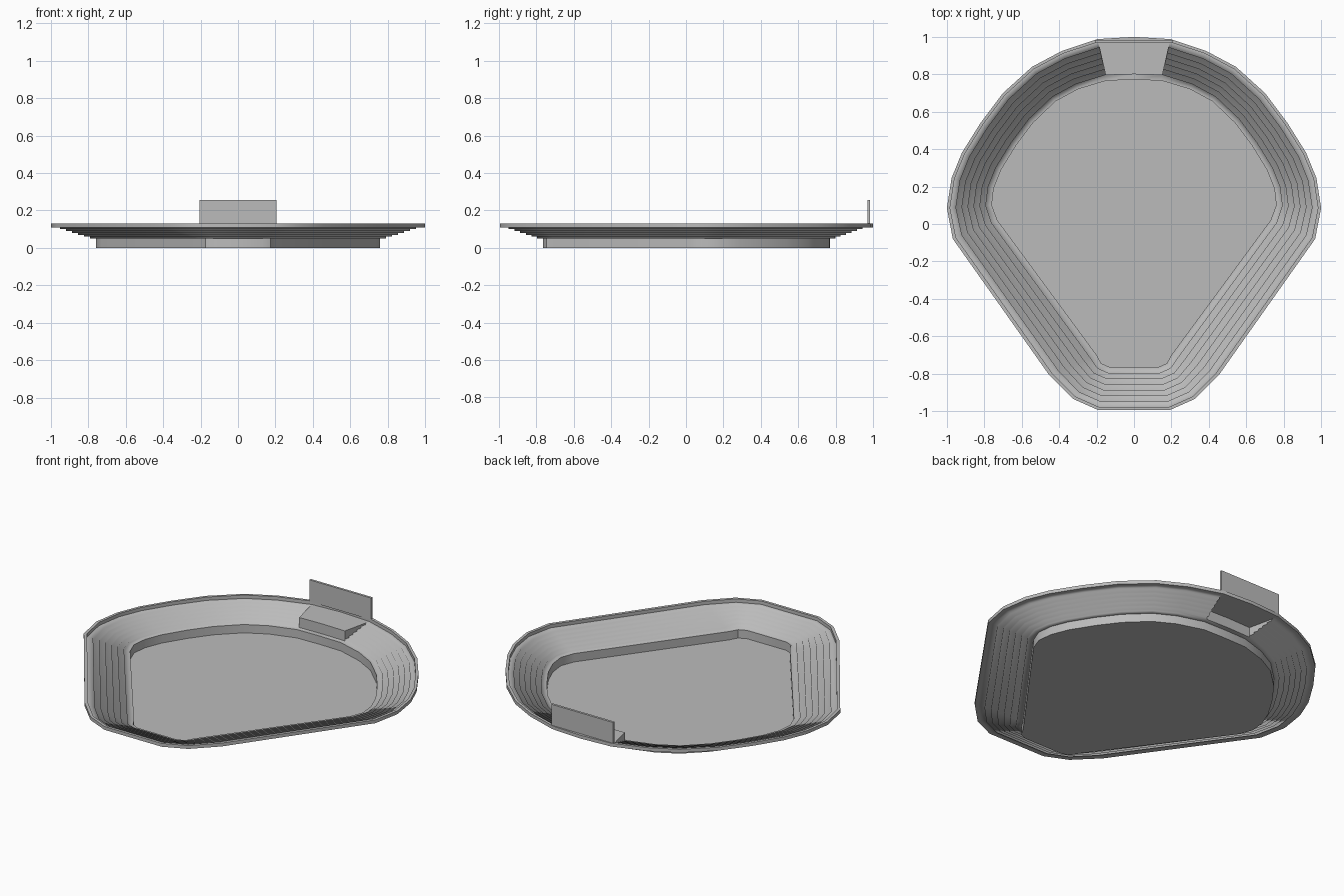
import bpy, bmesh, math
from mathutils import Vector

cube = bpy.data.objects.get("Cube")
if cube:
    bpy.data.objects.remove(cube, do_unlink=True)

grey = bpy.data.materials.new("concrete grey")
grey.use_nodes = True
COLOUR = (0.5, 0.5, 0.5, 1)
grey.diffuse_color = COLOUR
grey.node_tree.nodes["Principled BSDF"].inputs["Base Color"].default_value = COLOUR

# Half outlines from back centre round the left side to the front
INNER = [(0, .77), (.145, .767), (.30, .72), (.42, .655), (.54, .54), (.63, .42), (.71, .29),
         (.75, .19), (.76, .10), (.73, .02), (.20, -.70), (.175, -.745), (.13, -.765)]
OUTER = [(0, 1.0), (.195, .988), (.385, .925), (.545, .84), (.70, .70), (.82, .54), (.92, .38),
         (.975, .245), (1.0, .085), (.968, -.08), (.455, -.805), (.325, -.935), (.19, -.995)]
STEPS, RISE, BASE, TOP, RIM = 7, .01, .05, .13, .93


def ring(t, z):
    """Closed outline blended between field edge (t=0) and outer edge (t=1)."""
    half = [Vector((*a, z)).lerp(Vector((*b, z)), t) for a, b in zip(INNER, OUTER)]
    return half + [Vector((-p.x, p.y, p.z)) for p in reversed(half[1:])]


def finish(name, bm, smooth=None):
    bmesh.ops.recalc_face_normals(bm, faces=bm.faces[:])
    mesh = bpy.data.meshes.new(name)
    bm.to_mesh(mesh)
    bm.free()
    mesh.materials.append(grey)
    obj = bpy.data.objects.new(name, mesh)
    bpy.context.collection.objects.link(obj)
    if smooth:
        bpy.ops.object.select_all(action='DESELECT')
        obj.select_set(True)
        bpy.context.view_layer.objects.active = obj
        bpy.ops.object.shade_smooth_by_angle(angle=math.radians(smooth))
    return obj


def loft(name, profile, smooth=None, gap_after=None, cap=False, closed=False):
    """Sweep a (t, z) profile round the outline, leaving a gap at the back if asked."""
    bm = bmesh.new()
    rings = [[bm.verts.new(p) for p in ring(t, z)] for t, z in profile]
    if closed:
        rings.append(rings[0])
    n = len(rings[0])
    for k, (a, b) in enumerate(zip(rings, rings[1:])):
        for i in range(n):
            if gap_after is not None and k >= gap_after and i in (0, n - 1):
                continue
            j = (i + 1) % n
            bm.faces.new((a[i], a[j], b[j], b[i]))
    if cap:
        bm.faces.new(rings[0])
    loose = [v for v in bm.verts if not v.link_faces]
    bmesh.ops.delete(bm, geom=loose, context='VERTS')
    return finish(name, bm, smooth)


# Playing field floor with its low surrounding wall
loft("field", [(0, 0), (0, BASE)], smooth=35, cap=True)

# Stepped seating bowl, open under the back platform
steps = [(0, BASE)]
for s in range(STEPS):
    z = BASE + s * RISE
    t = RIM * (s + 1) / STEPS
    steps.append((t, z))
    if s < STEPS - 1:
        steps.append((t, z + RISE))
loft("seating_bowl", steps, smooth=100, gap_after=1)

# Raised rim round the top row
low = BASE + (STEPS - 1) * RISE
loft("outer_rim", [(RIM, low), (RIM, TOP), (1, TOP), (1, low)], smooth=35, closed=True)

# Flat platform at the back, hollow below, with stepped sides
bm = bmesh.new()
t0 = RIM / STEPS
for side in (1, -1):
    bm.faces.new([bm.verts.new(ring(t, z)[side]) for t, z in steps[1:]]
                 + [bm.verts.new(ring(t0, low)[side])])
for profile in ([(t0, low), (RIM, low)], [(t0, BASE), (t0, low)]):
    (a, b) = [ring(t, z) for t, z in profile]
    bm.faces.new([bm.verts.new(p) for p in (a[-1], a[0], a[1], b[1], b[0], b[-1])])
bmesh.ops.remove_doubles(bm, verts=bm.verts[:], dist=.0005)
finish("back_platform", bm)

# Upright display board
bm = bmesh.new()
bmesh.ops.create_cube(bm, size=1)
for v in bm.verts:
    v.co = Vector((v.co.x * .41, .977 + v.co.y * .014, .19 + v.co.z * .13))
finish("display_board", bm)
